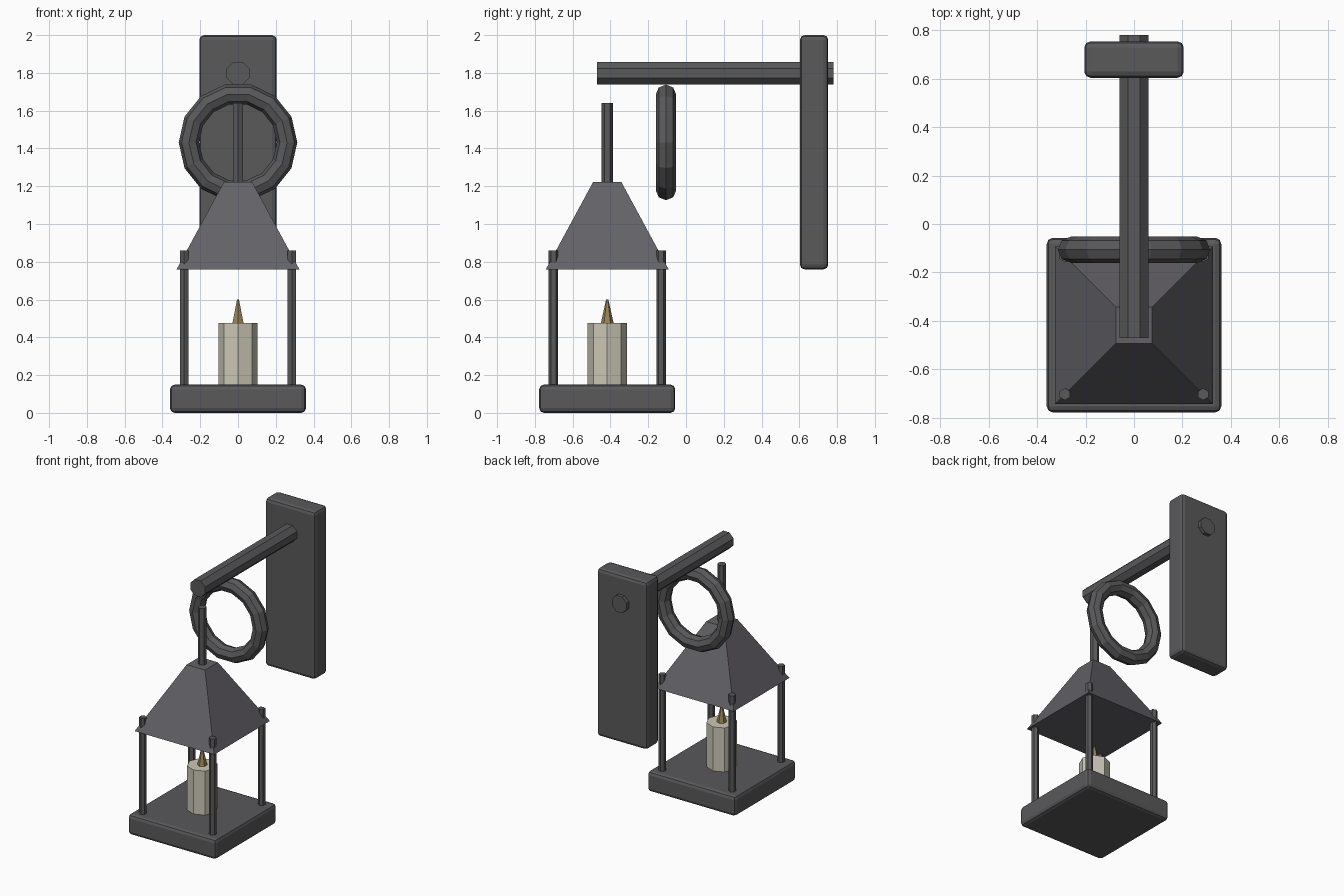
import bpy
from math import pi

if "Cube" in bpy.data.objects:
    bpy.data.objects.remove(bpy.data.objects["Cube"])

CY = -0.417  # lantern axis


def material(name, rgb):
    m = bpy.data.materials.new(name)
    m.diffuse_color = (*rgb, 1)
    m.use_nodes = True
    m.node_tree.nodes["Principled BSDF"].inputs["Base Color"].default_value = m.diffuse_color
    return m


IRON = material("dark_iron", (0.10, 0.10, 0.105))
ROOF = material("roof_metal", (0.125, 0.12, 0.135))
WAX = material("wax", (0.60, 0.57, 0.47))
FLAME = material("flame", (0.32, 0.23, 0.10))


def finish(name, mat):
    ob = bpy.context.object
    ob.name = name
    ob.data.materials.append(mat)
    return ob


def box(name, centre, size, bevel):
    bpy.ops.mesh.primitive_cube_add(size=1, location=centre)
    ob = finish(name, IRON)
    ob.scale = size
    bpy.ops.object.transform_apply(location=False, rotation=False, scale=True)
    mod = ob.modifiers.new("rounded_edges", 'BEVEL')
    mod.width = bevel
    mod.segments = 2
    return ob


def prism(name, x, y, z0, z1, sides, r0, r1, mat, turn=0):
    bpy.ops.mesh.primitive_cone_add(vertices=sides, radius1=r0, radius2=r1, depth=z1 - z0,
                                    location=(x, y, (z0 + z1) / 2), rotation=(0, 0, turn))
    return finish(name, mat)


# Wall plate and the arm passing through it
box("wall_plate", (0, 0.678, 1.38), (0.41, 0.15, 1.24), 0.025)
bpy.ops.mesh.primitive_cylinder_add(vertices=8, radius=0.065, depth=1.25,
                                    location=(0, 0.155, 1.798), rotation=(pi / 2, 0, 0))
arm = finish("arm", IRON)
arm.rotation_euler = (pi / 2, pi / 8, 0)

# Ring below the arm
bpy.ops.mesh.primitive_torus_add(major_segments=14, minor_segments=8, major_radius=0.26,
                                 minor_radius=0.054, location=(0, -0.106, 1.432),
                                 rotation=(pi / 2, 0, 0))
finish("ring", IRON)

# Lantern base and corner posts
box("lantern_base", (0, CY, 0.078), (0.72, 0.72, 0.15), 0.025).location.z = 0.075
for sx, side in ((-1, "left"), (1, "right")):
    for sy, end in ((-1, "front"), (1, "back")):
        prism(f"{end}_{side}_post", sx * 0.285, CY + sy * 0.285, 0.13, 0.86, 6, 0.025, 0.025, IRON)

# Roof and hanging rod
S = 2 ** 0.5
prism("roof", 0, CY, 0.76, 1.222, 4, 0.325 * S, 0.075 * S, ROOF, pi / 4)
prism("hanging_rod", 0, CY, 1.20, 1.64, 6, 0.03, 0.03, IRON)

# Candle and flame
prism("candle", 0, CY, 0.14, 0.475, 8, 0.104, 0.104, WAX)
prism("flame", 0, CY, 0.465, 0.60, 6, 0.036, 0.006, FLAME)
